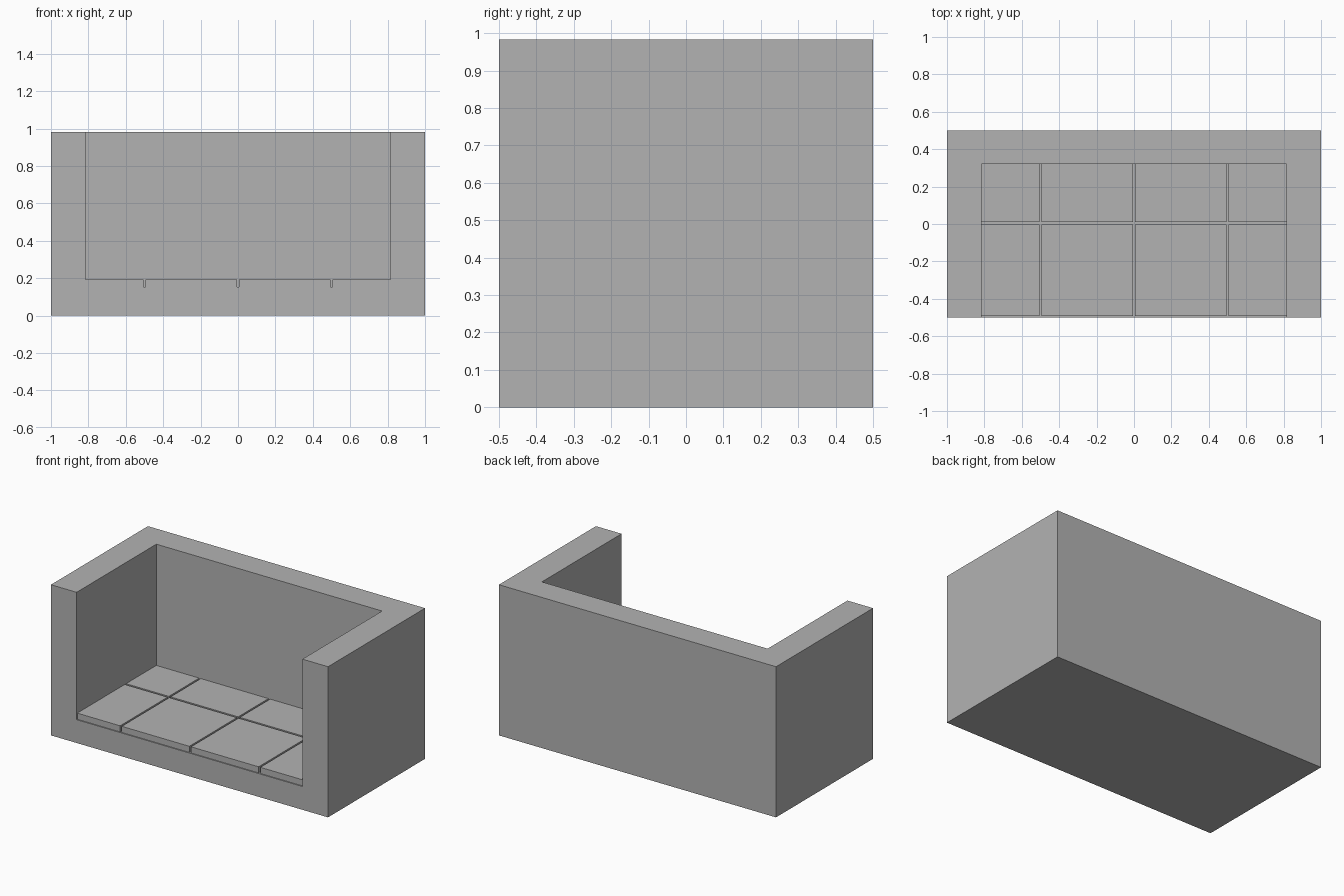
import bpy
import bmesh
from mathutils import Vector

old = bpy.data.objects.get("Cube")
if old:
    bpy.data.objects.remove(old, do_unlink=True)

# Single plain grey material
GREY = (0.45, 0.45, 0.45, 1.0)
grey = bpy.data.materials.new("plain_grey")
grey.use_nodes = True
grey.diffuse_color = GREY
grey.node_tree.nodes["Principled BSDF"].inputs["Base Color"].default_value = GREY


def box(name, low, high):
    """Axis-aligned box between two corners."""
    low, high = Vector(low), Vector(high)
    bm = bmesh.new()
    bmesh.ops.create_cube(bm, size=1)
    for v in bm.verts:
        v.co = (low + high) / 2 + v.co * (high - low)
    mesh = bpy.data.meshes.new(name)
    bm.to_mesh(mesh)
    bm.free()
    mesh.materials.append(grey)
    obj = bpy.data.objects.new(name, mesh)
    bpy.context.collection.objects.link(obj)
    return obj


HEIGHT = 0.983
INNER_X, INNER_Y = 0.815, 0.322     # inside faces of the arms and back
FLOOR, SEAT = 0.152, 0.192          # under and top of the cushions

# Frame: one block with the seating space cut out of it
frame = box("sofa_frame", (-1, -0.5, 0), (1, 0.5, HEIGHT))
cutter = box("seat_space_cutter", (-INNER_X, -1, FLOOR), (INNER_X, INNER_Y, 2))
cutter.hide_render = True
cut = frame.modifiers.new("seat_space", 'BOOLEAN')
cut.operation = 'DIFFERENCE'
cut.solver = 'EXACT'
cut.object = cutter
bpy.context.view_layer.objects.active = frame
bpy.ops.object.modifier_apply(modifier=cut.name)
bpy.data.objects.remove(cutter, do_unlink=True)

# Seat cushions: four columns in two rows, with narrow gaps between
GAP = 0.006
columns = [-INNER_X, -0.5, 0, 0.5, INNER_X]
rows = {"front": (-0.493, -0.003), "back": (0.01, INNER_Y)}
for row, (y0, y1) in rows.items():
    for i in range(4):
        x0 = columns[i] + (GAP if i > 0 else 0)
        x1 = columns[i + 1] - (GAP if i < 3 else 0)
        box(f"seat_cushion_{row}_{i + 1}", (x0, y0, FLOOR), (x1, y1, SEAT))
